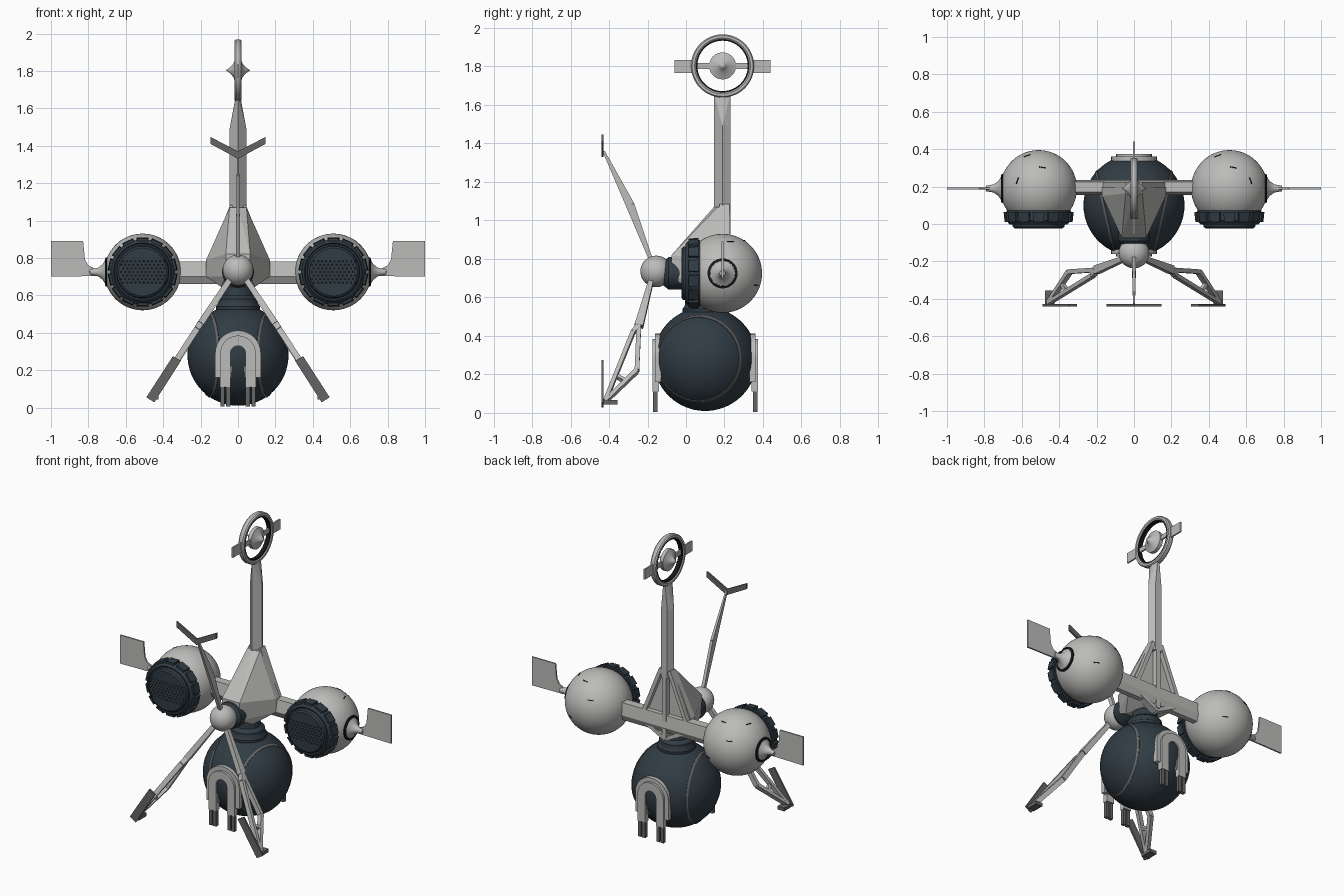
import bpy, bmesh, math
from math import sin, cos, pi
from mathutils import Vector, Matrix

cube = bpy.data.objects.get("Cube")
if cube:
    bpy.data.objects.remove(cube)


def material(name, rgb):
    m = bpy.data.materials.new(name)
    m.use_nodes = True
    m.diffuse_color = (*rgb, 1)
    m.node_tree.nodes["Principled BSDF"].inputs["Base Color"].default_value = (*rgb, 1)
    return m


LIGHT = material("light grey", (.5, .5, .49))
MID = material("dark grey", (.13, .13, .13))
NAVY = material("blue black", (.03, .045, .058))
BLACK = material("black", (.008, .009, .01))


def finish(name, bm, mat, matrix=None, smooth=None):
    if matrix:
        bm.transform(matrix)
    bmesh.ops.recalc_face_normals(bm, faces=bm.faces)
    me = bpy.data.meshes.new(name)
    bm.to_mesh(me)
    bm.free()
    me.materials.append(mat)
    ob = bpy.data.objects.new(name, me)
    bpy.context.collection.objects.link(ob)
    if smooth:
        bpy.ops.object.select_all(action='DESELECT')
        ob.select_set(True)
        bpy.context.view_layer.objects.active = ob
        bpy.ops.object.shade_smooth_by_angle(angle=math.radians(smooth))
    return ob


def aim(pos, axis=(0, 0, 1)):
    return Matrix.Translation(pos) @ Vector(axis).to_track_quat('Z', 'Y').to_matrix().to_4x4()


def lathe(name, profile, mat, pos, axis=(0, 0, 1), closed=False, steps=48):
    """Revolve (radius, height) points around an axis."""
    bm = bmesh.new()
    vs = [bm.verts.new((r, 0, h)) for r, h in profile]
    pairs = list(zip(vs, vs[1:])) + ([(vs[-1], vs[0])] if closed else [])
    es = [bm.edges.new(p) for p in pairs]
    bmesh.ops.spin(bm, geom=vs + es, cent=(0, 0, 0), axis=(0, 0, 1), angle=2 * pi, steps=steps)
    bmesh.ops.remove_doubles(bm, verts=bm.verts, dist=1e-5)
    return finish(name, bm, mat, aim(pos, axis), 35)


def ball(name, r, mat, pos, seg=48):
    bm = bmesh.new()
    bmesh.ops.create_uvsphere(bm, u_segments=seg, v_segments=seg // 2, radius=r)
    return finish(name, bm, mat, Matrix.Translation(pos), 35)


def hull(name, pts, mat):
    """Convex solid around the given points."""
    bm = bmesh.new()
    for p in pts:
        bm.verts.new(p)
    out = bmesh.ops.convex_hull(bm, input=bm.verts)
    junk = {g for g in out["geom_interior"] if isinstance(g, bmesh.types.BMVert)}
    bmesh.ops.delete(bm, geom=list(junk), context='VERTS')
    bmesh.ops.dissolve_limit(bm, angle_limit=.01, verts=bm.verts, edges=bm.edges)
    return finish(name, bm, mat)


def box(name, centre, size, mat):
    c, s = Vector(centre), Vector(size) / 2
    return hull(name, [c + Vector((i * s.x, j * s.y, k * s.z))
                       for i in (-1, 1) for j in (-1, 1) for k in (-1, 1)], mat)


def beam(name, a, b, wa, wb, mat, side=(0, 1, 0)):
    """Tapered bar; widths are (across, along the side direction)."""
    a, b = Vector(a), Vector(b)
    u = (b - a).cross(Vector(side)).normalized()
    v = u.cross(b - a).normalized()
    return hull(name, [p + u * i * w[0] / 2 + v * j * w[1] / 2
                       for p, w in ((a, wa), (b, wb)) for i in (-1, 1) for j in (-1, 1)], mat)


def plate(name, pts, y0, y1, mat):
    """Outline in x and z, extruded along y."""
    bm = bmesh.new()
    f = bm.faces.new([bm.verts.new((x, y0, z)) for x, z in pts])
    ext = bmesh.ops.extrude_face_region(bm, geom=[f])["geom"]
    vs = [g for g in ext if isinstance(g, bmesh.types.BMVert)]
    bmesh.ops.translate(bm, verts=vs, vec=(0, y1 - y0, 0))
    return finish(name, bm, mat)


def arch(ro, ri, zc, zb, n=16):
    arc = [(cos(pi * i / n), sin(pi * i / n)) for i in range(n + 1)]
    return ([(ro, zb)] + [(ro * c, zc + ro * s) for c, s in arc] + [(-ro, zb), (-ri, zb)]
            + [(ri * c, zc + ri * s) for c, s in reversed(arc)] + [(ri, zb)])


# Lower body sphere with side rings, neck and collar
BODY = (0, .1, .28)
ball("body", .27, NAVY, BODY, 64)
for s in (1, -1):
    ring = [(r * sin(a), r * cos(a)) for r, a in ((.262, .92), (.274, .925), (.274, .975), (.262, .98))]
    lathe("body_ring", ring, MID, BODY, (s * .975, -.22, 0), True)
lathe("collar", [(0, .5), (.115, .5), (.118, .54), (.105, .56), (.105, .58), (.08, .6),
                 (.07, .68), (0, .68)], NAVY, (0, .1, 0))
lathe("head_core", [(0, -.02), (.085, -.02), (.085, .17), (.06, .2), (0, .2)], NAVY,
      (0, .08, .725), (0, -1, 0))
ball("front_ball", .082, LIGHT, (0, -.155, .735))

# Horseshoe clamps with prongs on the front and back of the body
for y, d in ((-.13, -1), (.33, 1)):
    plate("clamp_plate", arch(.122, .035, .29, .16), y, y + d * .03, LIGHT)
    plate("clamp_prongs", arch(.095, .04, .29, .11), y + d * .01, y + d * .045, LIGHT)
    for s in (1, -1):
        for x in (.052, .082):
            box("prong_tip", (s * x, y + d * .03, .065), (.022, .022, .12), MID)

# Central hull: sloping front, flat back with raised ribs
hull_pts = [(0, .145, 1.07)]
for s in (1, -1):
    hull_pts += [(s * .045, .165, 1.07), (s * .045, .195, 1.07),
                 (s * .17, .15, .79), (s * .17, .195, .79), (s * .17, .15, .7), (s * .17, .195, .7),
                 (s * .065, -.075, .82), (s * .065, -.075, .7),
                 (s * .09, .03, .645), (s * .07, .18, .64)]
hull("hull", hull_pts, LIGHT)
beam("hull_back_spine", (0, .2, 1.1), (0, .2, .63), (.03, .06), (.03, .06), LIGHT)
for s in (1, -1):
    beam("hull_back_edge", (s * .03, .2, 1.08), (s * .155, .2, .77), (.025, .05), (.025, .05), LIGHT)
    beam("hull_back_lower_edge", (s * .155, .2, .7), (0, .2, .62), (.025, .05), (.025, .05), LIGHT)

# Mast with a front ridge and tapered top
mast = []
for z, w in ((1.03, .045), (1.49, .045), (1.66, .013)):
    mast += [(0, .145, z)] + [(s * k * w, y, z) for s in (1, -1) for k, y in ((1, .19), (.5, .23))]
hull("mast", mast, LIGHT)

# Ring, hub and blade at the mast top
TOP = (0, .19, 1.803)
lathe("mast_ring", [(.138, -.015), (.145, -.02), (.158, -.02), (.164, -.012), (.164, .012),
                    (.158, .02), (.145, .02), (.138, .015)], LIGHT, TOP, (1, 0, 0), True, 64)
lathe("mast_ring_lining", [(.131, -.014), (.139, -.014), (.139, .014), (.131, .014)], BLACK,
      TOP, (1, 0, 0), True, 64)
lathe("mast_hub", [(0, -.065), (.014, -.045), (.035, -.025), (.07, -.012), (.07, .012),
                   (.035, .025), (.014, .045), (0, .065)], LIGHT, TOP, (1, 0, 0))
box("mast_blade_inner", TOP, (.012, .28, .03), LIGHT)
for d in (1, -1):
    box("mast_blade", (0, .19 + d * .205, 1.8), (.01, .09, .068), LIGHT)

# Crossbar with chamfered underside
hull("crossbar", [(x, y, z) for x in (-.36, .36)
                  for y, z in ((.17, .78), (.225, .78), (.155, .7), (.235, .7), (.18, .66), (.215, .66))], LIGHT)

# Side pods
for s in (1, -1):
    P = Vector((s * .51, .19, .725))
    ball("pod", .205, LIGHT, P, 64)
    lathe("pod_cap", [(.15, .11), (.172, .118), (.174, .17), (.155, .192), (.15, .185), (.142, .185),
                      (.138, .205), (.128, .213), (0, .213)], NAVY, P, (0, -1, 0))
    # Raised blocks around the cap rim
    for i in range(14):
        a = 2 * pi * (i + .5) / 14
        r = Vector((cos(a), 0, sin(a)))
        c = P + r * .17
        beam("cap_block", c + Vector((0, -.125, 0)), c + Vector((0, -.178, 0)),
             (.064, .03), (.056, .02), NAVY, r)
    # Speaker style dot grid
    bm = bmesh.new()
    for row in range(-3, 4):
        for col in range(-5, 6):
            x = col * .022 + (row % 2) * .011 - .005
            bmesh.ops.create_circle(bm, cap_ends=True, segments=6, radius=.0075,
                                    matrix=aim(P + Vector((x, -.215, row * .019)), (0, -1, 0)))
    finish("grille_dots", bm, BLACK)
    # Outer socket, stem and fin
    lathe("socket_ring", [(.066, .188), (.078, .186), (.078, .197), (.066, .202)], BLACK,
          P, (s, 0, 0), True)
    lathe("fin_stem", [(.066, .185), (.064, .2), (.04, .215), (.022, .24), (.015, .28), (0, .285)],
          LIGHT, P, (s, 0, 0))
    fin = [(1, .89), (.828, .89), (.818, .79), (.8, .76), (.77, .745), (.72, .74), (.72, .71), (.77, .703), (1, .7)]
    plate("fin", [(s * x, z) for x, z in fin], .185, .195, LIGHT)
    # Short slots and back vents
    for d in ((.1, .55, .83), (-.3, .85, .42), (.45, .85, -.3), (s * .55, .2, .8)):
        n = Vector(d).normalized()
        t = n.cross(Vector((0, 0, 1))).normalized() * .018
        beam("pod_slot", P + n * .203 - t, P + n * .203 + t, (.006, .008), (.006, .008), BLACK, n)

# Upper front arm with a V blade
beam("arm_lower", (0, -.18, .79), (0, -.29, 1.08), (.022, .02), (.018, .045), LIGHT)
beam("arm_upper", (0, -.29, 1.08), (0, -.428, 1.36), (.018, .045), (.01, .012), LIGHT)
plate("arm_blade", [(0, 1.37), (.147, 1.447), (.147, 1.41), (0, 1.33), (-.147, 1.41), (-.147, 1.447)],
      -.44, -.428, MID)

# Two front legs with open triangular frames and foot blades
for s in (1, -1):
    hip, knee = (s * .04, -.18, .69), (s * .2, -.245, .45)
    ankle, toe = (s * .345, -.255, .22), (s * .455, -.42, .06)
    front = (s * .22, -.275, .42)
    beam("leg_upper", hip, knee, (.03, .025), (.035, .045), LIGHT)
    beam("leg_back_strut", knee, ankle, (.032, .024), (.032, .024), LIGHT)
    beam("leg_lower_strut", ankle, toe, (.032, .024), (.03, .02), LIGHT)
    beam("leg_front_strut", front, toe, (.032, .022), (.03, .02), LIGHT)
    beam("leg_top_joint", knee, front, (.034, .03), (.03, .02), LIGHT)
    beam("leg_rung", (s * .385, -.315, .165), (s * .36, -.36, .19), (.025, .018), (.025, .018), LIGHT)
    plate("foot_blade", [(s * x, z) for x, z in ((.305, .25), (.348, .275), (.49, .055), (.447, .028))],
          -.44, -.428, MID)
    box("foot_heel", (s * .45, -.395, .055), (.05, .08, .022), MID)
